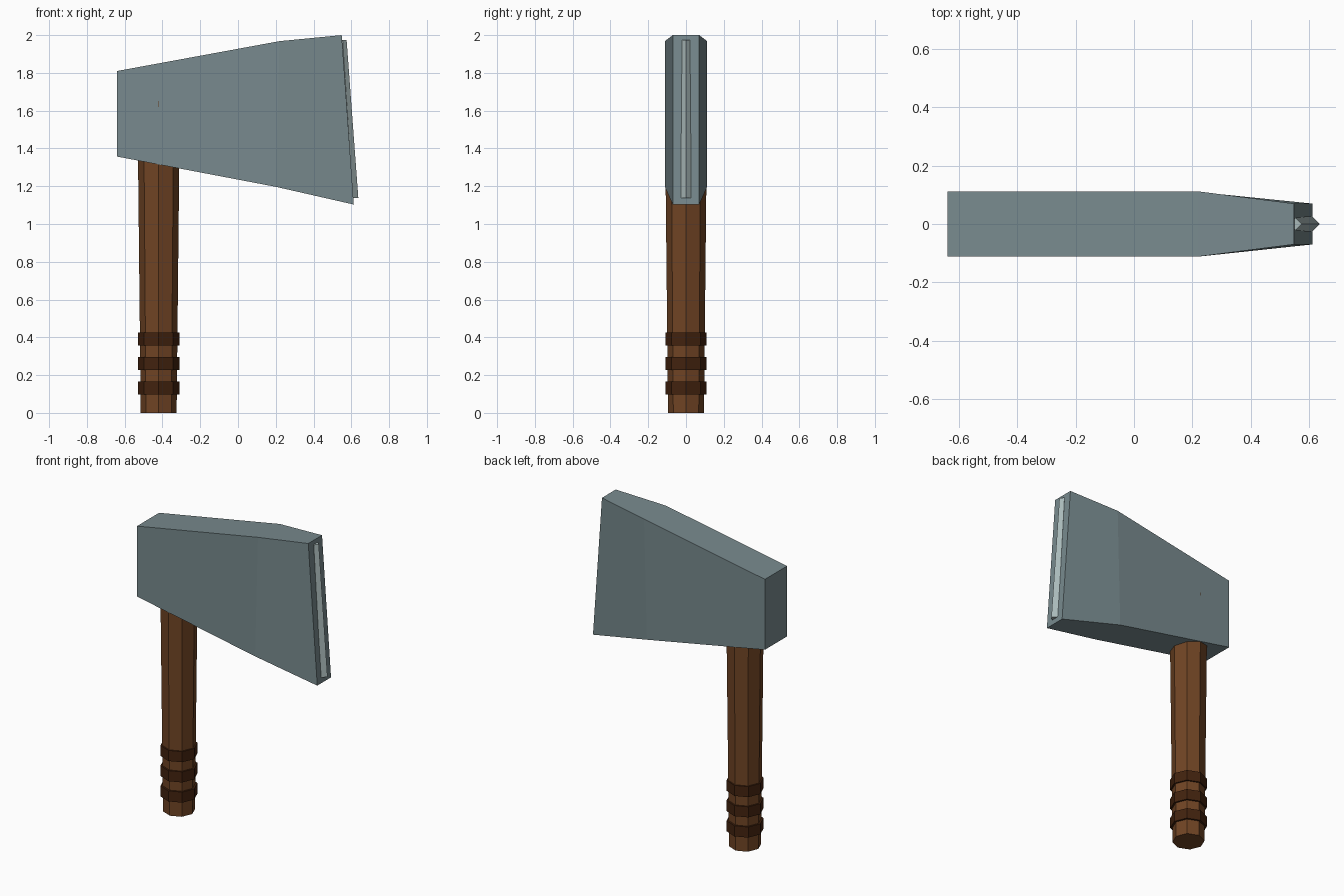
import bpy, bmesh, math
from mathutils import Vector

if "Cube" in bpy.data.objects:
    bpy.data.objects.remove(bpy.data.objects["Cube"])


def material(name, rgb):
    """Flat colour given as 0-255 sRGB, stored as linear values."""
    m = bpy.data.materials.new(name)
    lin = [((c / 255 + 0.055) / 1.055) ** 2.4 for c in rgb]
    m.diffuse_color = (*lin, 1)
    m.use_nodes = True
    m.node_tree.nodes["Principled BSDF"].inputs["Base Color"].default_value = m.diffuse_color
    return m


steel = material("steel", (120, 138, 142))
bright_steel = material("bright_steel", (170, 186, 186))
wood = material("wood", (112, 68, 36))
leather = material("dark_leather", (66, 34, 14))


def loft(name, sections, mat):
    """Join matching rings of points into a closed solid."""
    bm = bmesh.new()
    rings = [[bm.verts.new(p) for p in s] for s in sections]
    n = len(rings[0])
    for a, b in zip(rings, rings[1:]):
        for i in range(n):
            j = (i + 1) % n
            bm.faces.new((a[i], a[j], b[j], b[i]))
    bm.faces.new(rings[0][::-1])
    bm.faces.new(rings[-1])
    bmesh.ops.recalc_face_normals(bm, faces=bm.faces)
    mesh = bpy.data.meshes.new(name)
    bm.to_mesh(mesh)
    bm.free()
    mesh.materials.append(mat)
    obj = bpy.data.objects.new(name, mesh)
    bpy.context.collection.objects.link(obj)
    return obj


def ring(x, z, r, sides):
    """Horizontal polygon with corners on the axes."""
    return [Vector((x + r * math.cos(math.tau * i / sides),
                    r * math.sin(math.tau * i / sides), z)) for i in range(sides)]


def slab(x_low, z_low, x_high, z_high, half):
    """Upright cross-section of the head."""
    return [(x_low, -half, z_low), (x_low, half, z_low),
            (x_high, half, z_high), (x_high, -half, z_high)]


# Tapered octagonal handle, reaching up into the head
HX = -0.42
loft("handle", [ring(HX, 0, 0.095, 8), ring(HX, 1.65, 0.1125, 8)], wood)

# Grip bands
for k in range(3):
    z = 0.097 + 0.13 * k
    loft(f"grip_band_{k + 1}", [ring(HX, z, 0.109, 8), ring(HX, z + 0.068, 0.109, 8)], leather)

# Head: straight block flaring into a thinner front
loft("axe_head", [slab(-0.64, 1.357, -0.64, 1.81, 0.112),
                  slab(0.20, 1.197, 0.22, 1.968, 0.112),
                  slab(0.613, 1.103, 0.549, 2.0, 0.07)], steel)

# Diamond-section cutting edge set into the front
loft("cutting_edge", [ring(0.609, 1.138, 0.028, 4), ring(0.554, 1.974, 0.021, 4)], bright_steel)
